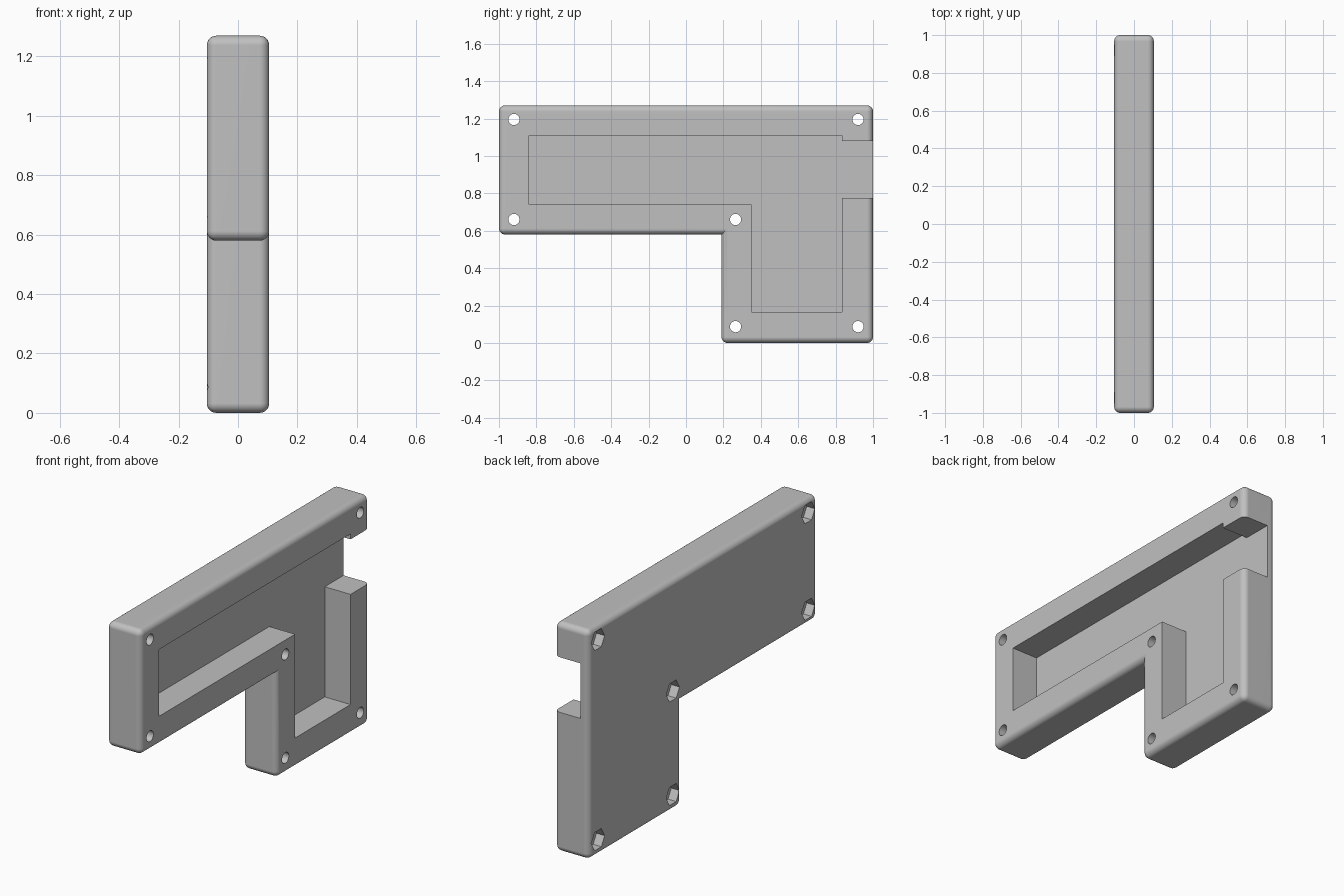
import bpy
import bmesh
from math import pi, cos, sin, radians

if "Cube" in bpy.data.objects:
    bpy.data.objects.remove(bpy.data.objects["Cube"], do_unlink=True)

HALF = 0.105        # half thickness of the case
FLOOR_X = -0.053    # inner floor of the tray
ROUND = 0.032       # outer edge radius


def add_prism(bm, outline, x0, x1):
    """Extrude a closed (y, z) outline between two x positions."""
    base = bm.faces.new([bm.verts.new((x0, y, z)) for y, z in outline])
    grown = bmesh.ops.extrude_face_region(bm, geom=[base], use_keep_orig=True)
    for v in grown["geom"]:
        if isinstance(v, bmesh.types.BMVert):
            v.co.x = x1


def make_object(name, bm):
    bmesh.ops.recalc_face_normals(bm, faces=bm.faces)
    mesh = bpy.data.meshes.new(name)
    bm.to_mesh(mesh)
    bm.free()
    obj = bpy.data.objects.new(name, mesh)
    bpy.context.collection.objects.link(obj)
    return obj


def ring(cy, cz, radius, sides):
    return [(cy + radius * cos(2 * pi * i / sides),
             cz + radius * sin(2 * pi * i / sides)) for i in range(sides)]


def cut(target, cutter):
    """Subtract the cutter and remove it afterwards."""
    cutter.hide_render = True
    mod = target.modifiers.new("cut", "BOOLEAN")
    mod.operation = "DIFFERENCE"
    mod.solver = "EXACT"
    mod.object = cutter
    bpy.ops.object.modifier_apply(modifier=mod.name)
    bpy.data.objects.remove(cutter, do_unlink=True)


# Solid L-shaped body with all outer edges rounded
bm = bmesh.new()
add_prism(bm, [(-1, 1.27), (-1, 0.58), (0.19, 0.58),
               (0.19, 0), (1, 0), (1, 1.27)], -HALF, HALF)
bmesh.ops.recalc_face_normals(bm, faces=bm.faces)
bmesh.ops.bevel(bm, geom=[e for e in bm.edges if e.is_convex], offset=ROUND,
                offset_type="OFFSET", segments=6, profile=0.5, affect="EDGES")
case = make_object("case_shell", bm)
bpy.ops.object.select_all(action="DESELECT")
bpy.context.view_layer.objects.active = case
case.select_set(True)

# Inner tray with the opening through the back wall
bm = bmesh.new()
add_prism(bm, [(-0.84, 1.11), (-0.84, 0.74), (0.35, 0.74), (0.35, 0.165),
               (0.835, 0.165), (0.835, 0.775), (1.1, 0.775), (1.1, 1.08),
               (0.835, 1.08), (0.835, 1.11)], FLOOR_X, 0.2)
cut(case, make_object("tray_cutter", bm))

# Screw holes right through, and hexagonal nut recesses on the closed side
screws = [(-0.92, 1.195), (0.92, 1.195), (-0.92, 0.66),
          (0.265, 0.66), (0.265, 0.087), (0.92, 0.087)]
for name, radius, sides, depth in (("screw_cutter", 0.03, 24, 0.2),
                                   ("nut_cutter", 0.058, 6, -0.055)):
    bm = bmesh.new()
    for y, z in screws:
        add_prism(bm, ring(y, z, radius, sides), -0.2, depth)
    cut(case, make_object(name, bm))

# Plain grey plastic
grey = bpy.data.materials.new("grey_plastic")
grey.use_nodes = True
colour = (0.53, 0.53, 0.53, 1)
grey.diffuse_color = colour
grey.node_tree.nodes["Principled BSDF"].inputs["Base Color"].default_value = colour
case.data.materials.clear()
case.data.materials.append(grey)

# Smooth rounded edges, crisp flat faces
bpy.ops.object.shade_smooth_by_angle(angle=radians(30))
weighted = case.modifiers.new("even_shading", "WEIGHTED_NORMAL")
weighted.keep_sharp = True
